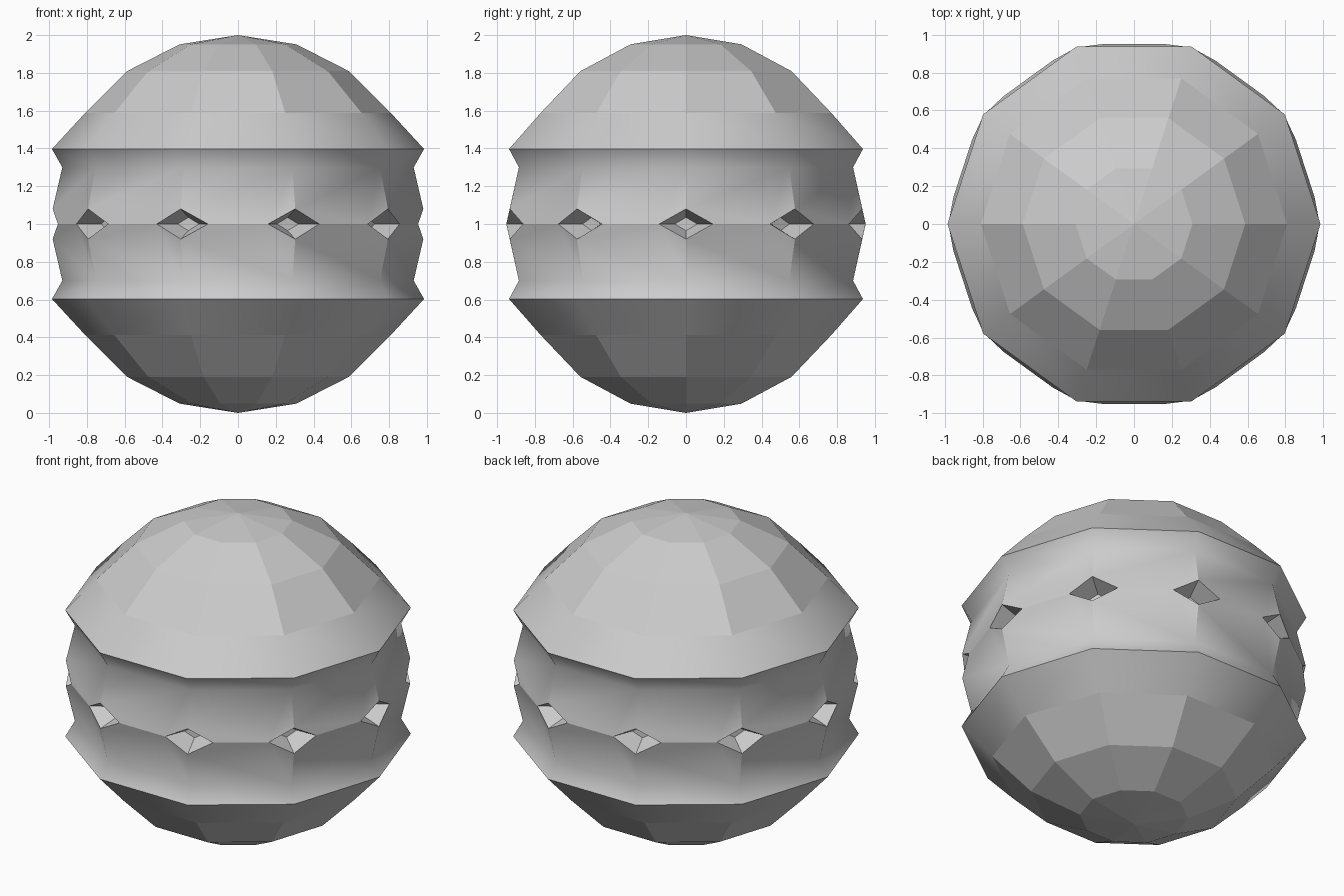
import bpy, bmesh
from math import radians, sin, cos
from mathutils import Vector

cube = bpy.data.objects.get("Cube")
if cube:
    bpy.data.objects.remove(cube, do_unlink=True)

SIDES = 10
STEP = radians(360 / SIDES)
MID = 1.0
LIP = (0.985, 0.397)      # radius, height from the middle
GROOVE = (0.93, 0.3)

grey = bpy.data.materials.new("plain_grey")
grey.use_nodes = True
grey.diffuse_color = (0.6, 0.6, 0.6, 1)
grey.node_tree.nodes["Principled BSDF"].inputs["Base Color"].default_value = (0.6, 0.6, 0.6, 1)


def point(radius, i, h):
    a = i * STEP
    return Vector((radius * cos(a), radius * sin(a), MID + h))


def ring(bm, profile, side):
    return [bm.verts.new(point(profile[0], i, side * profile[1])) for i in range(SIDES)]


def bridge(bm, a, b, smooth):
    for i in range(SIDES):
        j = (i + 1) % SIDES
        bm.faces.new((a[i], a[j], b[j], b[i])).smooth = smooth


bm = bmesh.new()
groove_rings = {}

# Domes: flat facets near the pole, smooth skirt and lip
for side in (1, -1):
    pole = bm.verts.new((0, 0, MID + side))
    lats = [radians(18 * k) for k in (1, 2, 3)]
    rings = [ring(bm, (sin(t), cos(t)), side) for t in lats]
    for i in range(SIDES):
        bm.faces.new((pole, rings[0][i], rings[0][(i + 1) % SIDES]))
    bridge(bm, rings[0], rings[1], False)
    bridge(bm, rings[1], rings[2], False)
    lip = ring(bm, LIP, side)
    bridge(bm, rings[2], lip, True)
    groove = ring(bm, GROOVE, side)
    bridge(bm, lip, groove, True)
    groove_rings[side] = groove
    for i in range(SIDES):
        bm.edges.get((lip[i], lip[(i + 1) % SIDES])).smooth = False

# Pockets: a diamond cut into each equator corner, with a small flat floor
pockets = []
for i in range(SIDES):
    corner = point(1, i, 0)
    along = [(point(1, i + d, 0) - corner).normalized() for d in (-1, 1)]
    tangent = Vector((-sin(i * STEP), cos(i * STEP), 0))
    floor = point(0.85, i, 0)
    outer = [point(0.981, i, 0.08), corner + along[1] * 0.15,
             point(0.981, i, -0.08), corner + along[0] * 0.15]
    inner = [floor + Vector((0, 0, 0.035)), floor + tangent * 0.06,
             floor - Vector((0, 0, 0.035)), floor - tangent * 0.06]
    rim = [bm.verts.new(p) for p in outer]
    base = [bm.verts.new(p) for p in inner]
    for k in range(4):
        n = (k + 1) % 4
        bm.faces.new((rim[k], rim[n], base[n], base[k]))
    bm.faces.new(base)
    pockets.append(rim)

# Belt: flat panels running from the grooves to the equator ridge
for i in range(SIDES):
    j = (i + 1) % SIDES
    left, right = pockets[i], pockets[j]
    for side, tip in ((1, 0), (-1, 2)):
        g = groove_rings[side]
        panel = bm.faces.new((g[i], g[j], right[tip], right[3], left[1], left[tip]))
        panel.smooth = True
    bm.edges.get((right[3], left[1])).smooth = False

# Crisp upright corners and pocket rims
for i in range(SIDES):
    for side, tip in ((1, 0), (-1, 2)):
        bm.edges.get((groove_rings[side][i], pockets[i][tip])).smooth = False
    for k in range(4):
        bm.edges.get((pockets[i][k], pockets[i][(k + 1) % 4])).smooth = False

bmesh.ops.recalc_face_normals(bm, faces=bm.faces)
mesh = bpy.data.meshes.new("faceted_ball")
bm.to_mesh(mesh)
bm.free()
mesh.materials.append(grey)
ball = bpy.data.objects.new("faceted_ball", mesh)
bpy.context.collection.objects.link(ball)
